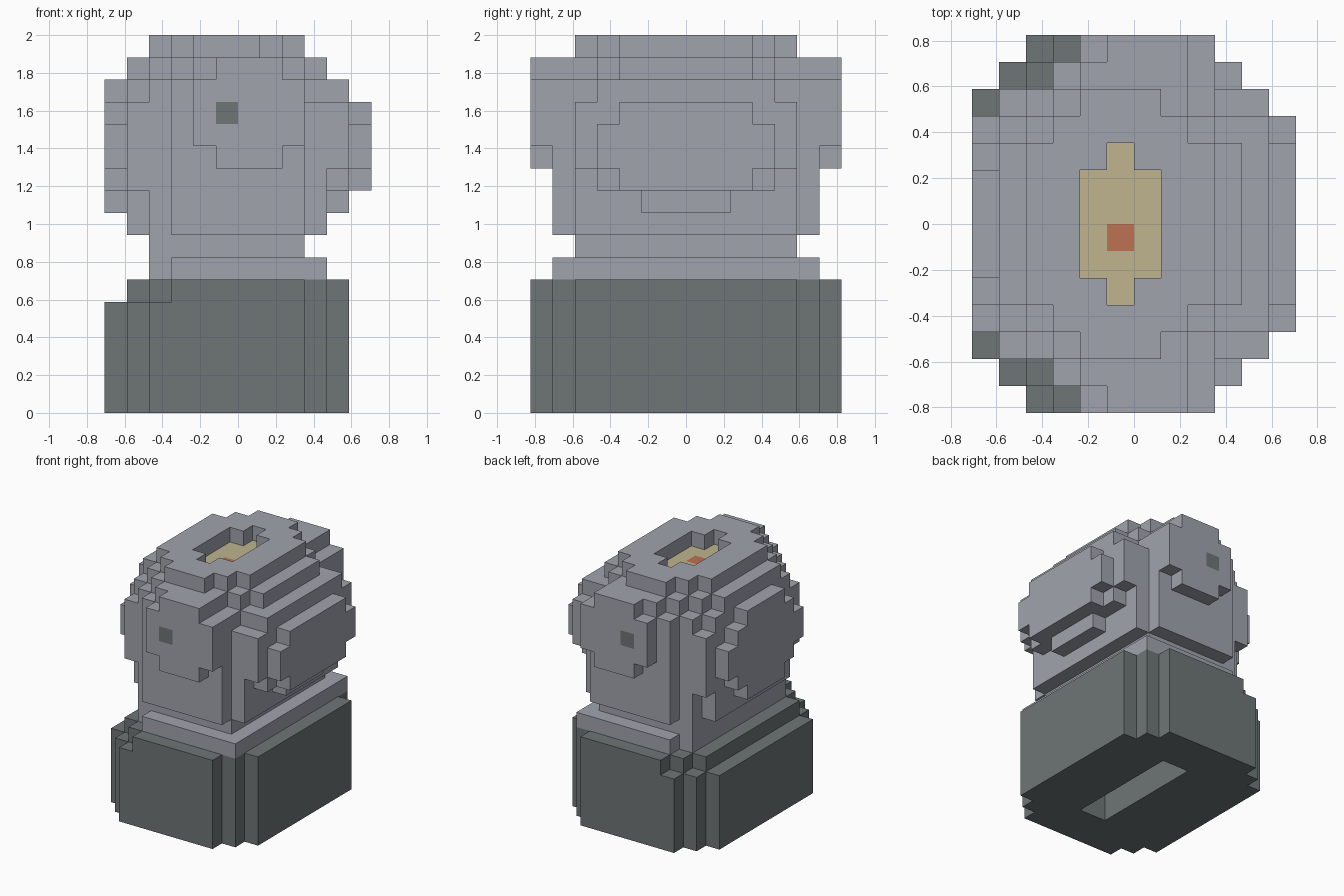
import bpy, bmesh

if "Cube" in bpy.data.objects:
    bpy.data.objects.remove(bpy.data.objects["Cube"], do_unlink=True)

V = 2 / 17            # edge of one block
NX, NY = 12, 14       # blocks across and deep


def srgb(*c):
    return tuple(((v / 255 + 0.055) / 1.055) ** 2.4 for v in c) + (1.0,)


def material(name, colour):
    m = bpy.data.materials.new(name)
    m.use_nodes = True
    m.diffuse_color = colour
    b = next(n for n in m.node_tree.nodes if n.type == 'BSDF_PRINCIPLED')
    b.inputs["Base Color"].default_value = colour
    return m


LIGHT = material("light grey", srgb(161, 164, 173))
DARK = material("dark grey", srgb(110, 117, 118))
TAN = material("tan", srgb(191, 181, 141))
RED = material("brick red", srgb(190, 113, 82))

cells = {}            # block position -> part name


def fill(part, i, j, k):
    """Fill a range of blocks; part None carves them away."""
    for x in range(*i):
        for y in range(*j):
            for z in range(*k):
                if part:
                    cells[x, y, z] = part
                else:
                    cells.pop((x, y, z), None)


def rows(part, k, spans):
    """One layer, mirrored front to back: {row: (first, end)}; rows run inward."""
    for j, span in spans.items():
        for y in (j, NY - 1 - j):
            fill(part, span, (y, y + 1), k)


def stepped(a, b):
    """Plan with stepped corners."""
    spans = {j: (a, b) for j in range(2, 7)}
    spans.update({0: (a + 2, b - 2), 1: (a + 1, b - 1)})
    return spans


def plan(first, inner):
    """Outer rows given, remaining rows up to the middle share one span."""
    spans = dict(first)
    for j in range(max(first) + 1, 7):
        spans[j] = inner
    return spans


# Base with a slot underneath
rows("base", (0, 5), stepped(0, 11))
rows("base", (5, 6), stepped(1, 11))
fill(None, (5, 7), (3, 11), (0, 3))

# Neck
rows("neck", (6, 7), plan({1: (3, 10)}, (2, 10)))
rows("neck", (7, 8), plan({2: (2, 9)}, (2, 9)))

# Head, layer by layer
rows("head", (8, 10), plan({1: (3, 9), 2: (2, 10)}, (1, 10)))
rows("head", (10, 14), plan({1: (3, 9), 2: (1, 10)}, (1, 10)))
rows("head", (14, 15), plan({1: (3, 9), 2: (2, 9)}, (1, 10)))
rows("head", (15, 16), plan({1: (4, 8), 2: (3, 8), 3: (2, 9)}, (1, 10)))
rows("head", (16, 17), plan({2: (4, 7), 3: (3, 8)}, (2, 9)))

# Round plates on the sides: (column, layers, first row)
for i, k, j in [(0, (9, 15), 5), (0, (10, 14), 4), (0, (11, 13), 3),
                (10, (9, 10), 5), (10, (10, 15), 3), (10, (11, 14), 2),
                (11, (10, 14), 4), (11, (11, 13), 3)]:
    part = "right_side_plate" if i == 0 else "left_side_plate"
    fill(part, (i, i + 1), (j, NY - j), k)

# Round plates on the front and back, each with a dark stud
for name, j in (("front", 0), ("back", NY - 1)):
    fill(name + "_plate", (5, 8), (j, j + 1), (11, 16))
    fill(name + "_plate", (4, 9), (j, j + 1), (12, 15))
    fill(name + "_stud", (5, 6), (j, j + 1), (13, 14))

# Recess in the crown with a coloured floor
for i, j in (((4, 7), (5, 9)), ((5, 6), (4, 10))):
    fill(None, i, j, (16, 17))
    fill("recess_floor", i, j, (15, 16))
fill("floor_button", (5, 6), (6, 7), (15, 16))

MATS = {"base": DARK, "front_stud": DARK, "back_stud": DARK,
        "recess_floor": TAN, "floor_button": RED}


def build(part):
    """Make a mesh of the exposed block faces of one part."""
    bm = bmesh.new()
    points = {}

    def vert(p):
        if p not in points:
            points[p] = bm.verts.new(((p[0] - NX / 2) * V,
                                      (p[1] - NY / 2) * V, p[2] * V))
        return points[p]

    for c in [c for c, name in cells.items() if name == part]:
        for axis in range(3):
            for side in (0, 1):
                n = list(c)
                n[axis] += 2 * side - 1
                if tuple(n) in cells:
                    continue
                quad = []
                for u, w in ((0, 0), (1, 0), (1, 1), (0, 1)):
                    p = list(c)
                    p[axis] += side
                    p[(axis + 1) % 3] += u
                    p[(axis + 2) % 3] += w
                    quad.append(vert(tuple(p)))
                bm.faces.new(quad if side else quad[::-1])
    # Merge flat neighbouring faces
    bmesh.ops.dissolve_limit(bm, angle_limit=0.01, verts=bm.verts[:], edges=bm.edges[:])
    me = bpy.data.meshes.new(part)
    bm.to_mesh(me)
    bm.free()
    me.materials.append(MATS.get(part, LIGHT))
    ob = bpy.data.objects.new(part, me)
    bpy.context.scene.collection.objects.link(ob)


for part in dict.fromkeys(cells.values()):
    build(part)
